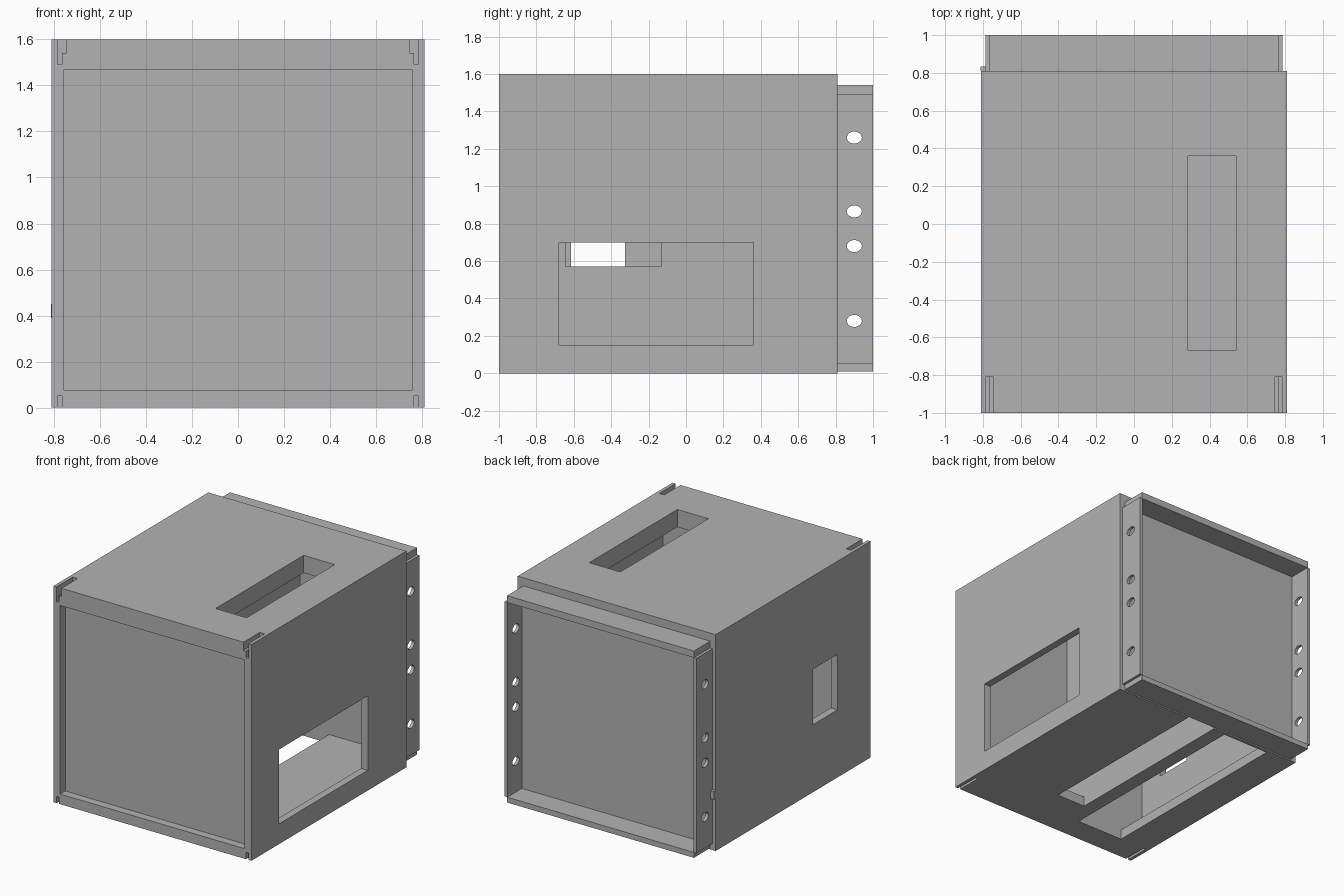
import bpy
from mathutils import Vector

cube = bpy.data.objects.get("Cube")
if cube:
    bpy.data.objects.remove(cube, do_unlink=True)

grey = bpy.data.materials.new("plain grey")
grey.use_nodes = True
grey.diffuse_color = (0.45, 0.45, 0.45, 1)
grey.node_tree.nodes["Principled BSDF"].inputs["Base Color"].default_value = (0.45, 0.45, 0.45, 1)


def finish(obj, name):
    obj.name = name
    obj.data.materials.append(grey)
    return obj


def box(name, x, y, z):
    """Box from its (low, high) range on each axis."""
    lo, hi = Vector((x[0], y[0], z[0])), Vector((x[1], y[1], z[1]))
    bpy.ops.mesh.primitive_cube_add(size=1, location=(lo + hi) / 2)
    obj = bpy.context.object
    obj.scale = hi - lo
    bpy.ops.object.transform_apply(location=False, rotation=False, scale=True)
    return finish(obj, name)


def cut(obj, cutters):
    """Subtract each cutter, then delete it."""
    for cutter in cutters:
        mod = obj.modifiers.new("cut", "BOOLEAN")
        mod.operation = "DIFFERENCE"
        mod.solver = "EXACT"
        mod.object = cutter
        bpy.ops.object.select_all(action="DESELECT")
        bpy.context.view_layer.objects.active = obj
        obj.select_set(True)
        bpy.ops.object.modifier_apply(modifier=mod.name)
        bpy.data.objects.remove(cutter, do_unlink=True)


def oval(z, side):
    """Cutter for a slightly wide bolt hole through a flange strip."""
    bpy.ops.mesh.primitive_cylinder_add(vertices=32, radius=1, depth=0.2,
                                        location=(side * 0.775, 0.9, z),
                                        rotation=(0, 1.5708, 0))
    hole = bpy.context.object
    hole.scale = (0.032, 0.04, 1)
    return finish(hole, "hole_cutter")


def span(side, a, b):
    return tuple(sorted((side * a, side * b)))


BODY = (-1, 0.81)
SOCKET = (-1.1, -0.81)


def notches(side):
    """Cutters for the stepped corner sockets at the front."""
    return [box("cutter", span(side, 0.745, 0.785), SOCKET, (1.54, 1.7)),
            box("cutter", span(side, 0.765, 0.785), SOCKET, (1.49, 1.55)),
            box("cutter", span(side, 0.765, 0.785), SOCKET, (-0.1, 0.05))]


# Side walls with their windows and front sockets
windows = {1: ((-0.68, 0.36), (0.15, 0.70)), -1: ((-0.615, -0.325), (0.50, 0.91))}
for side, label in ((1, "left"), (-1, "right")):
    wall = box(label + "_wall", span(side, 0.755, 0.81), BODY, (0, 1.6))
    cut(wall, [box("cutter", span(side, 0.6, 1), *windows[side])] + notches(side))

# Top plate with its long slot
top = box("top_plate", (-0.755, 0.755), BODY, (1.47, 1.6))
cut(top, [box("cutter", (0.285, 0.54), (-0.67, 0.36), (1.3, 1.8))]
    + [box("cutter", span(s, 0.745, 0.785), SOCKET, (1.54, 1.7)) for s in (1, -1)])

# Floor plate with two long openings
floor = box("floor_plate", (-0.755, 0.755), BODY, (0, 0.075))
cut(floor, [box("cutter", (-0.06, 0.18), (-0.62, 0.9), (-0.1, 0.2)),
            box("cutter", (-0.56, -0.17), (-0.81, 0.79), (-0.1, 0.2))])

# Front panel, slightly recessed, and back panel
box("front_panel", (-0.755, 0.755), (-0.94, -0.81), (0.075, 1.47))
box("back_panel", (-0.765, 0.765), (0.808, 0.83), (0.01, 1.52))

# Inner partition with a notch
partition = box("inner_partition", (-0.17, -0.06), (-0.81, 0.808), (0.075, 1.47))
cut(partition, [box("cutter", (-0.3, 0.1), (-0.645, -0.13), (0.57, 1.0))])

# Back flange: drilled side strips, top and bottom bars
for side, label in ((1, "left"), (-1, "right")):
    strip = box(label + "_flange_strip", span(side, 0.762, 0.785), (0.81, 1), (0.05, 1.49))
    cut(strip, [oval(z, side) for z in (0.28, 0.68, 0.865, 1.26)])
box("top_flange_bar", (-0.765, 0.765), (0.81, 1), (1.49, 1.54))
box("bottom_flange_bar", (-0.765, 0.765), (0.81, 1), (0.01, 0.05))

# Small tab behind the right wall
box("small_tab", (-0.812, -0.785), (0.81, 0.835), (0.39, 0.45))
